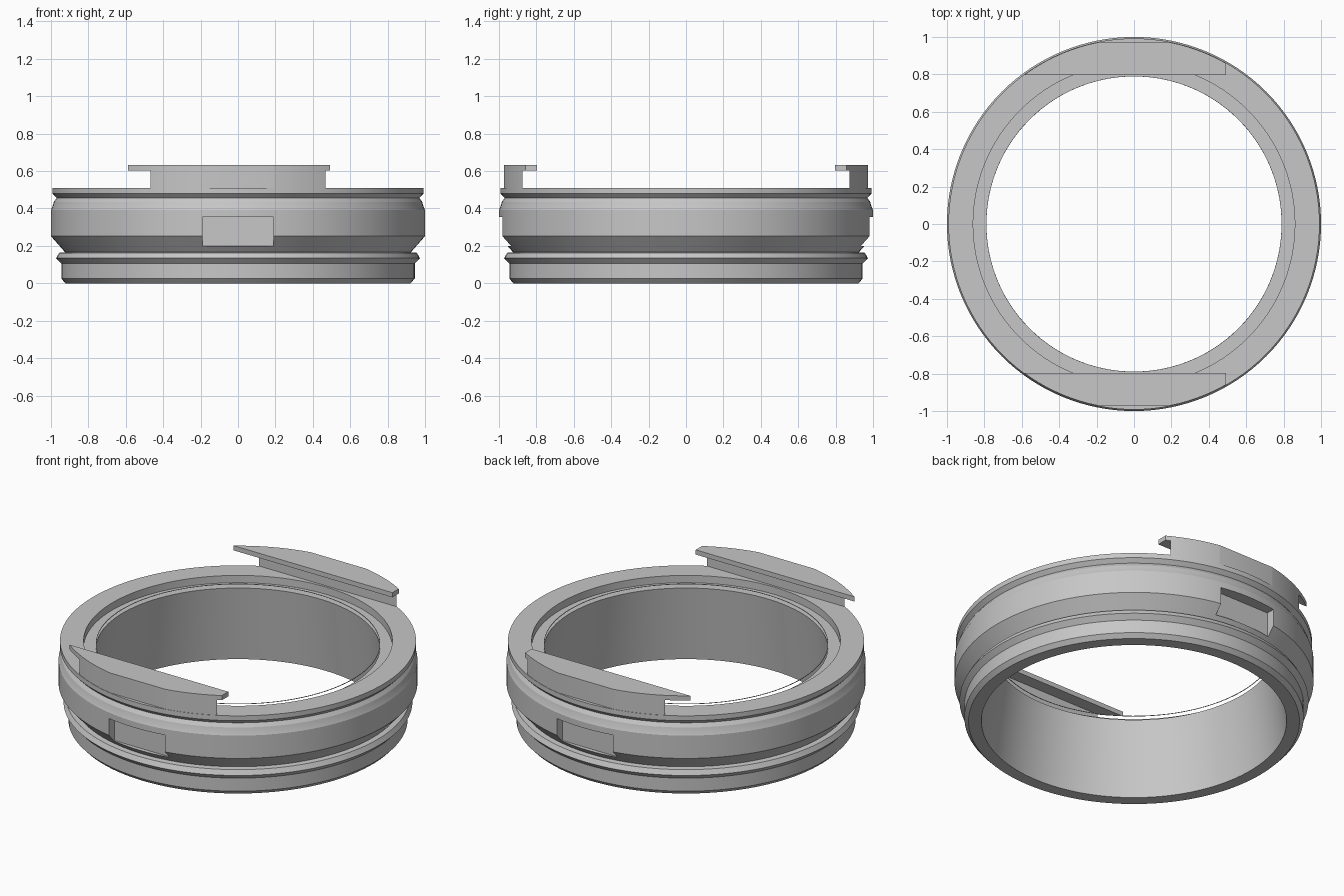
import bpy, bmesh, math
from mathutils import Vector

SEGMENTS = 128

cube = bpy.data.objects.get("Cube")
if cube:
    bpy.data.objects.remove(cube, do_unlink=True)

grey = bpy.data.materials.new("plain_grey")
grey.use_nodes = True
grey.diffuse_color = (0.57, 0.57, 0.57, 1)
grey.node_tree.nodes["Principled BSDF"].inputs["Base Color"].default_value = (0.57, 0.57, 0.57, 1)


def make_object(name, bm):
    bmesh.ops.recalc_face_normals(bm, faces=bm.faces)
    mesh = bpy.data.meshes.new(name)
    bm.to_mesh(mesh)
    bm.free()
    mesh.materials.append(grey)
    obj = bpy.data.objects.new(name, mesh)
    bpy.context.collection.objects.link(obj)
    return obj


def smooth(obj):
    bpy.ops.object.select_all(action="DESELECT")
    obj.select_set(True)
    bpy.context.view_layer.objects.active = obj
    bpy.ops.object.shade_smooth_by_angle(angle=math.radians(15))


def lathe(name, profile):
    """Spin a closed (radius, height) outline around the z axis."""
    bm = bmesh.new()
    verts = [bm.verts.new((r, 0, z)) for r, z in profile]
    edges = [bm.edges.new((a, b)) for a, b in zip(verts, verts[1:] + verts[:1])]
    bmesh.ops.spin(bm, geom=verts + edges, axis=(0, 0, 1), cent=(0, 0, 0),
                   angle=math.tau, steps=SEGMENTS, use_merge=True)
    bmesh.ops.remove_doubles(bm, verts=bm.verts, dist=1e-4)
    return make_object(name, bm)


def disc_segment(name, radius, cuts, bottom, top):
    """Disc trimmed by (point, outward normal) planes, then raised to a slab."""
    bm = bmesh.new()
    bmesh.ops.create_circle(bm, cap_ends=True, segments=SEGMENTS, radius=radius)
    bmesh.ops.translate(bm, verts=bm.verts, vec=(0, 0, bottom))
    for point, normal in cuts:
        bmesh.ops.bisect_plane(bm, geom=bm.verts[:] + bm.edges[:] + bm.faces[:],
                               plane_co=point, plane_no=normal, clear_outer=True)
    raised = bmesh.ops.extrude_face_region(bm, geom=bm.faces[:])["geom"]
    bmesh.ops.translate(bm, verts=[v for v in raised if isinstance(v, bmesh.types.BMVert)],
                        vec=(0, 0, top - bottom))
    return make_object(name, bm)


# Ring body: stepped outside, tapered bore, recessed seat at the top
ring = lathe("ring_body", [
    (0.85, 0), (0.922, 0), (0.945, 0.025), (0.945, 0.105), (0.972, 0.134),
    (0.957, 0.163), (0.925, 0.166), (1.0, 0.252), (1.0, 0.392), (0.992, 0.41),
    (0.985, 0.435), (0.97, 0.457), (0.992, 0.48), (0.992, 0.51),
    (0.86, 0.51), (0.86, 0.465), (0.79, 0.465)])

# Fine ring just above the seat
smooth(lathe("seat_ring", [(0.789, 0.488), (0.792, 0.488), (0.792, 0.491), (0.789, 0.491)]))

for side, label in ((-1, "front"), (1, "back")):
    # Rectangular pocket in the outer wall
    bm = bmesh.new()
    bmesh.ops.create_cube(bm, size=1)
    bmesh.ops.scale(bm, verts=bm.verts, vec=(0.38, 0.2, 0.155))
    bmesh.ops.translate(bm, verts=bm.verts, vec=(0, side * 1.03, 0.278))
    cutter = make_object(label + "_pocket_cutter", bm)
    cutter.hide_render = True
    cutter.hide_viewport = True
    pocket = ring.modifiers.new(label + "_pocket", "BOOLEAN")
    pocket.operation = "DIFFERENCE"
    pocket.solver = "EXACT"
    pocket.object = cutter

    # Upright web and overhanging plate of the hook
    out = Vector((0, side, 0))
    flat = (out * 0.972, out)
    smooth(disc_segment(label + "_hook_web", 0.99, [flat, (out * 0.873, -out)], 0.51, 0.603))
    smooth(disc_segment(label + "_hook_plate", 0.99,
                        [flat, (out * 0.797, -out), ((0.492, 0, 0), (1, 0, 0))], 0.603, 0.632))

# Apply the pockets, then shade
bpy.context.view_layer.update()
depsgraph = bpy.context.evaluated_depsgraph_get()
cut_mesh = bpy.data.meshes.new_from_object(ring.evaluated_get(depsgraph))
ring.modifiers.clear()
ring.data = cut_mesh
for obj in [o for o in bpy.data.objects if o.name.endswith("_pocket_cutter")]:
    bpy.data.objects.remove(obj, do_unlink=True)
smooth(ring)
